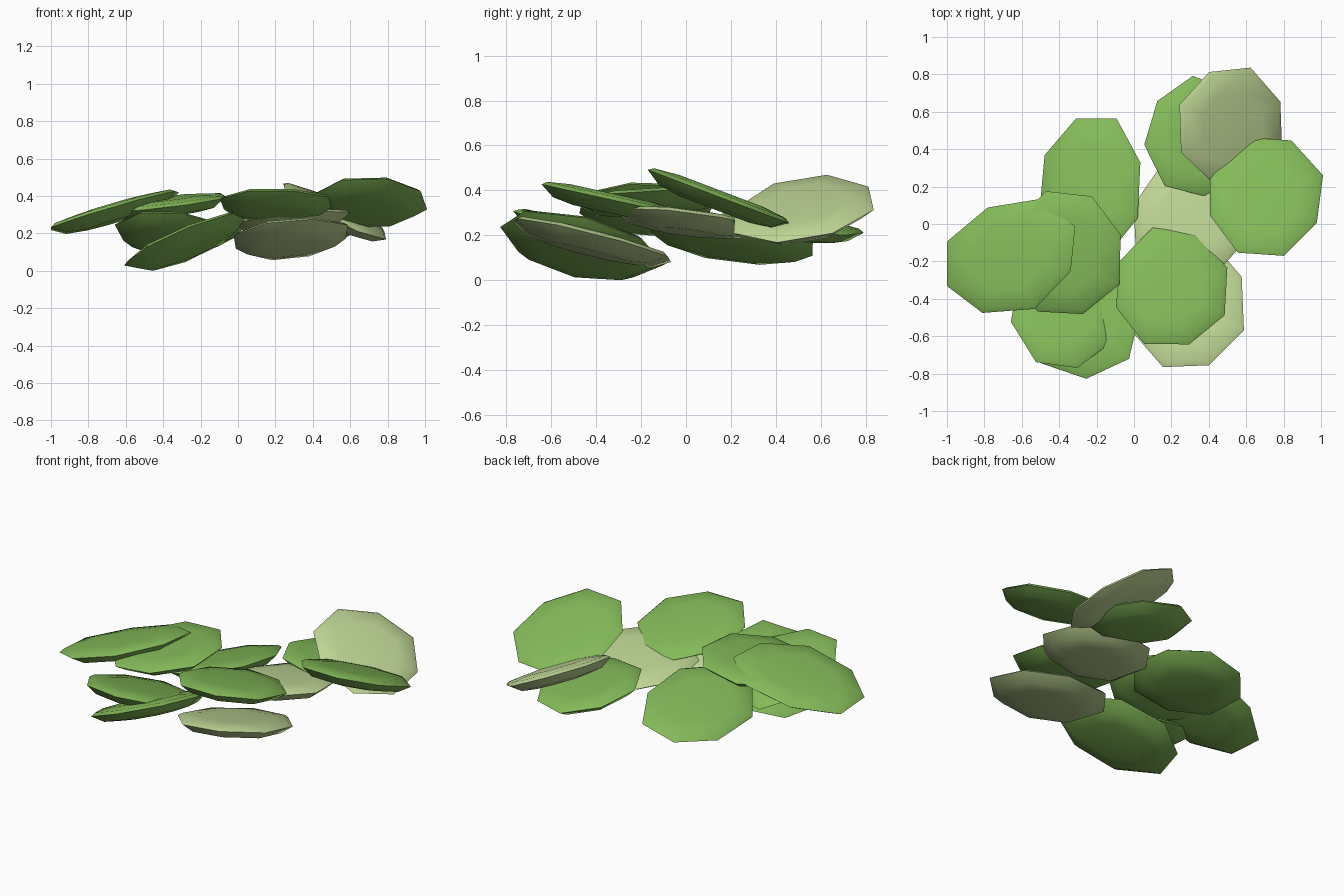
import bpy
import bmesh
from math import cos, sin, radians, pi
from mathutils import Vector

cube = bpy.data.objects.get("Cube")
if cube:
    bpy.data.objects.remove(cube, do_unlink=True)


def make_material(name, colour):
    mat = bpy.data.materials.new(name)
    mat.use_nodes = True
    mat.diffuse_color = colour
    bsdf = mat.node_tree.nodes["Principled BSDF"]
    bsdf.inputs["Base Color"].default_value = colour
    bsdf.inputs["Roughness"].default_value = 0.8
    return mat


GREEN = make_material("leaf_green", (0.23, 0.49, 0.1, 1))
PALE = make_material("pale_green", (0.52, 0.67, 0.3, 1))

SIDES = 8
# Cross-section rings: radius factor, height above the rim plane
RINGS = [(0.5, -0.06), (0.8, -0.045), (1.0, 0.0), (0.93, 0.016), (0.6, 0.028)]


def leaf_pad(name, mat, centre, radii, slope, yaw=0, start=0.5):
    """Faceted lens with an eight-sided rim, sheared to the given slopes.
    start is the first corner's angle, counted in sides."""
    bm = bmesh.new()
    turn = radians(yaw)
    # Corners reach further out when a flat edge, not a corner, faces the axis
    stretch = 1 / cos(pi / SIDES * min(1, 2 * start))

    def place(u, v, height):
        x = u * cos(turn) - v * sin(turn)
        y = u * sin(turn) + v * cos(turn)
        lift = x * slope[0] + y * slope[1]
        normal = Vector((-slope[0], -slope[1], 1)).normalized()
        return Vector(centre) + Vector((x, y, lift)) + normal * height

    rings = []
    for factor, height in RINGS:
        ring = []
        for i in range(SIDES):
            a = 2 * pi * (i + start) / SIDES
            wobble = 0.03 * sin(3 * a + centre[0] * 9)
            r = factor * (stretch - 0.02 + wobble)
            ring.append(bm.verts.new(place(radii[0] * r * cos(a),
                                           radii[1] * r * sin(a), height)))
        rings.append(ring)
    for low, high in zip(rings, rings[1:]):
        for i in range(SIDES):
            j = (i + 1) % SIDES
            bm.faces.new((low[i], low[j], high[j], high[i]))
    bm.faces.new(list(reversed(rings[0])))
    bm.faces.new(rings[-1])
    bmesh.ops.recalc_face_normals(bm, faces=bm.faces)

    mesh = bpy.data.meshes.new(name)
    bm.to_mesh(mesh)
    bm.free()
    mesh.materials.append(mat)
    obj = bpy.data.objects.new(name, mesh)
    bpy.context.collection.objects.link(obj)
    bpy.ops.object.select_all(action="DESELECT")
    obj.select_set(True)
    bpy.context.view_layer.objects.active = obj
    bpy.ops.object.shade_smooth_by_angle(angle=radians(35))


# Left side cluster
leaf_pad("left_leaf", GREEN, (0.70, 0.15, 0.37), (0.30, 0.315), (0, -0.38), -4)
leaf_pad("back_left_leaf", GREEN, (0.35, 0.46, 0.25), (0.30, 0.33), (-0.1, -0.13), 2, 0.1)
leaf_pad("back_left_pale_leaf", PALE, (0.52, 0.52, 0.315), (0.275, 0.31), (-0.48, 0.15), 2)
leaf_pad("middle_pale_leaf", PALE, (0.29, 0.01, 0.27), (0.295, 0.305), (0.1, -0.12), 6)
leaf_pad("front_left_leaf", GREEN, (0.20, -0.34, 0.36), (0.295, 0.31), (0, -0.22), -4)
leaf_pad("front_left_pale_leaf", PALE, (0.28, -0.42, 0.18), (0.31, 0.355), (0.09, -0.25), 2, 0.45)

# Right side cluster
leaf_pad("back_right_leaf", GREEN, (-0.23, 0.20, 0.185), (0.265, 0.37), (0.27, -0.15), -4)
leaf_pad("right_outer_leaf", GREEN, (-0.66, -0.175, 0.325), (0.385, 0.305), (0.3, -0.06), 25, 0)
leaf_pad("right_inner_leaf", GREEN, (-0.37, -0.16, 0.36), (0.31, 0.335), (0.12, 0.06), 0, 0.4)
leaf_pad("front_right_outer_leaf", GREEN, (-0.37, -0.44, 0.205), (0.29, 0.345), (-0.05, -0.32), 0, 0.3)
leaf_pad("front_right_inner_leaf", GREEN, (-0.28, -0.47, 0.155), (0.33, 0.375), (0.4, -0.2), 4, 0)
